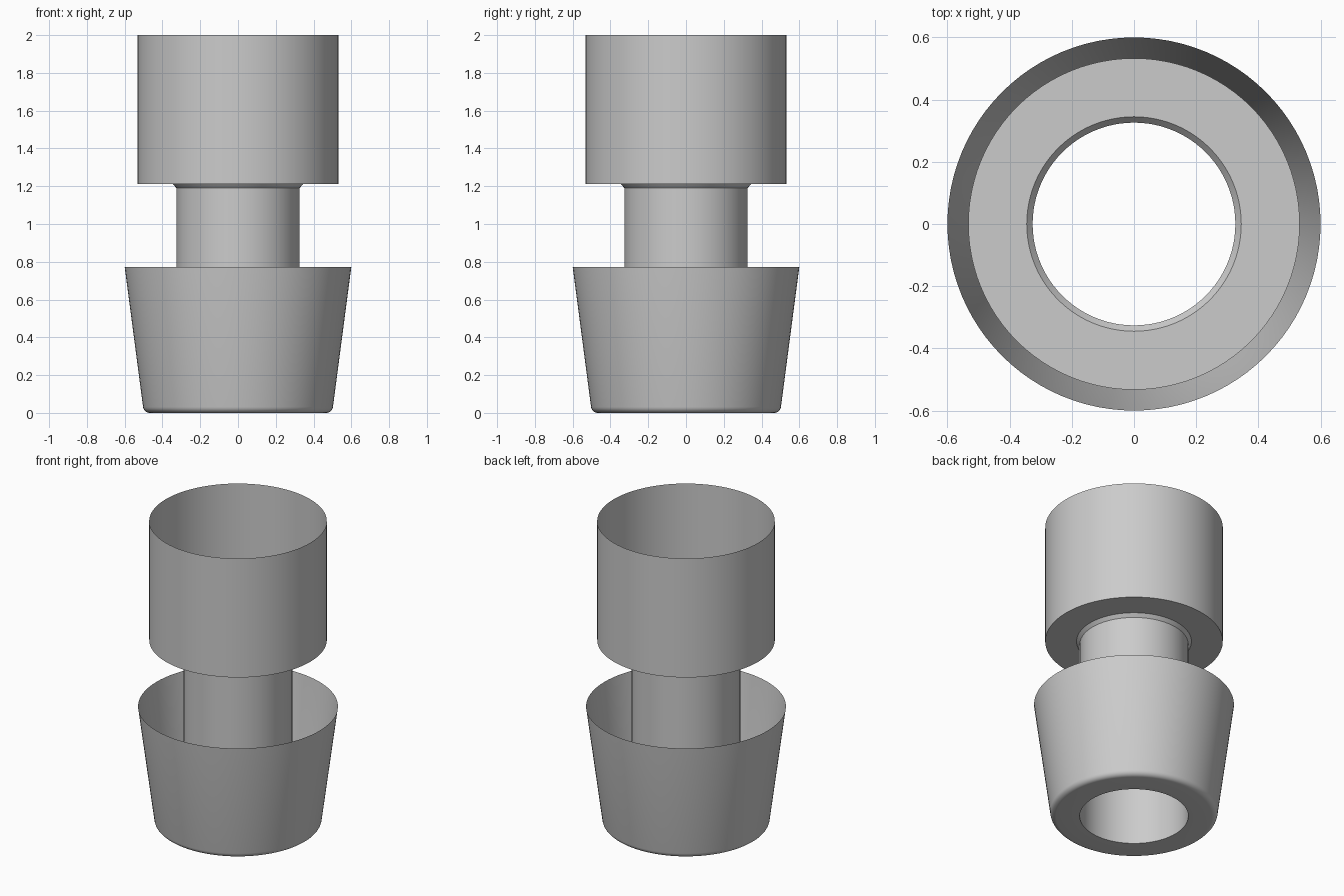
import bpy
import math

SEGMENTS = 96

if "Cube" in bpy.data.objects:
    bpy.data.objects.remove(bpy.data.objects["Cube"], do_unlink=True)

grey = bpy.data.materials.new("plain grey")
grey.use_nodes = True
GREY = (0.6, 0.6, 0.6, 1)
grey.diffuse_color = GREY
grey.node_tree.nodes["Principled BSDF"].inputs["Base Color"].default_value = GREY


def lathe(name, profile):
    """Revolve (radius, height) points around z into an open thin shell."""
    verts, faces = [], []
    for r, z in profile:
        for i in range(SEGMENTS):
            a = math.tau * i / SEGMENTS
            verts.append((r * math.cos(a), r * math.sin(a), z))
    for ring in range(len(profile) - 1):
        for i in range(SEGMENTS):
            j = (i + 1) % SEGMENTS
            low, high = ring * SEGMENTS, (ring + 1) * SEGMENTS
            faces.append((low + i, low + j, high + j, high + i))
    mesh = bpy.data.meshes.new(name)
    mesh.from_pydata(verts, [], faces)
    mesh.materials.append(grey)
    obj = bpy.data.objects.new(name, mesh)
    bpy.context.collection.objects.link(obj)
    bpy.ops.object.select_all(action="DESELECT")
    obj.select_set(True)
    bpy.context.view_layer.objects.active = obj
    bpy.ops.object.shade_smooth_by_angle(angle=math.radians(30))
    return obj


BORE = 0.326

# Straight tube running the full height of the lower part
lathe("neck_tube", [(BORE, 0), (BORE, 1.19)])

# Open cup with a chamfered hole in its floor
lathe("upper_cup", [(BORE, 1.19), (0.345, 1.212), (0.533, 1.212), (0.533, 2)])

# Tapered skirt with a rounded bottom edge
ROUND = 0.036
fillet = []
for step in range(7):
    a = math.radians(-90 + 83 * step / 6)
    fillet.append((0.467 + ROUND * math.cos(a), ROUND + ROUND * math.sin(a)))
lathe("tapered_skirt", [(BORE, 0)] + fillet + [(0.6, 0.773)])
